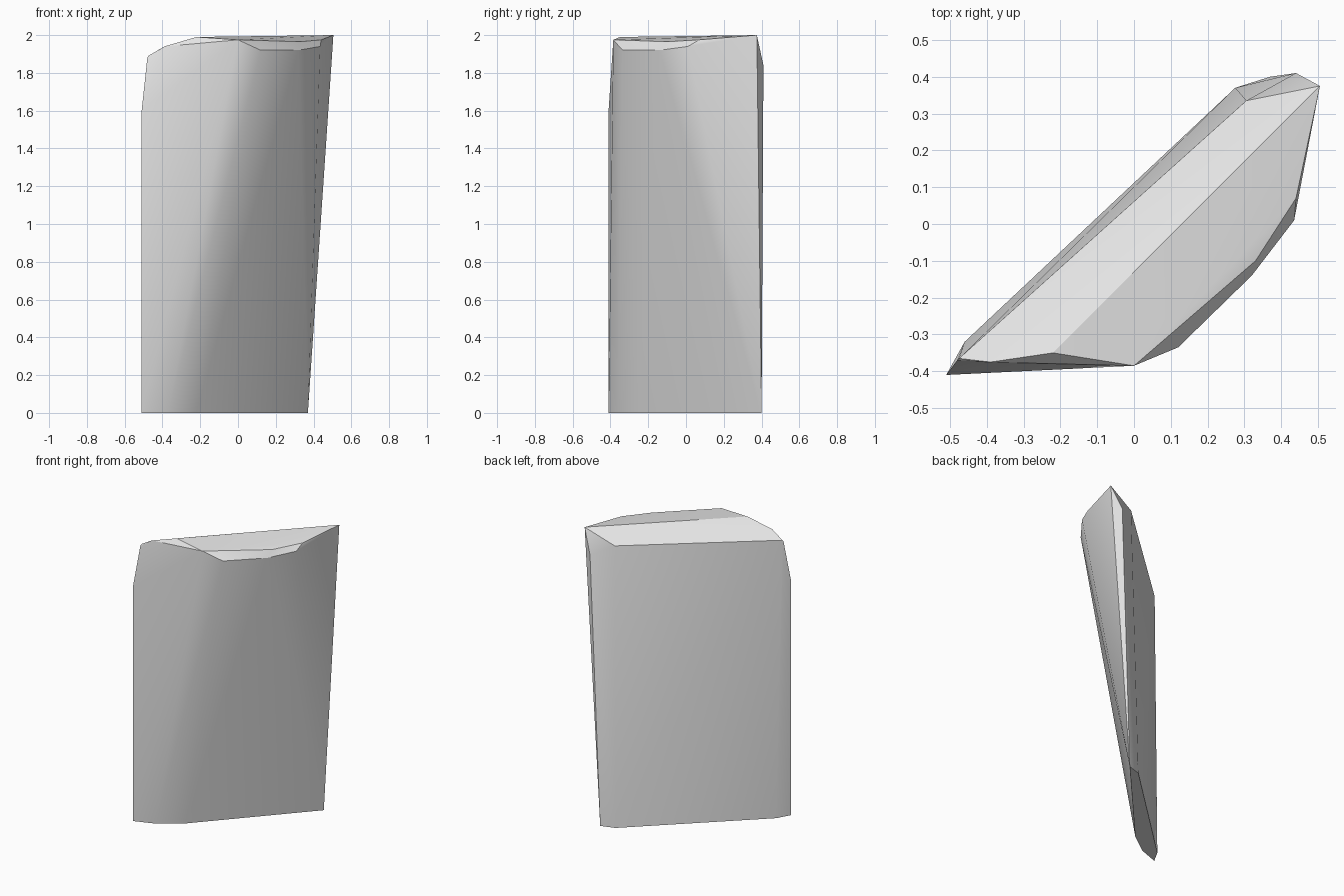
import bpy
import bmesh
import math


def remove_default_cube():
    cube = bpy.data.objects.get("Cube")
    if cube is not None:
        bpy.data.objects.remove(cube, do_unlink=True)


def make_material(name, color):
    material = bpy.data.materials.new(name)
    material.use_nodes = True
    material.diffuse_color = color
    shader = material.node_tree.nodes["Principled BSDF"]
    shader.inputs["Base Color"].default_value = color
    return material


def make_hull(name, points, material, smooth_angle):
    """Wrap a convex faceted stone around a few corner points."""
    bm = bmesh.new()
    for point in points:
        bm.verts.new(point)
    result = bmesh.ops.convex_hull(bm, input=bm.verts[:])
    # Drop corners that ended up inside the stone
    loose = [v for v in bm.verts if not v.link_faces]
    bmesh.ops.delete(bm, geom=loose, context="VERTS")
    bmesh.ops.recalc_face_normals(bm, faces=bm.faces[:])

    mesh = bpy.data.meshes.new(name)
    bm.to_mesh(mesh)
    bm.free()
    mesh.materials.append(material)
    stone = bpy.data.objects.new(name, mesh)
    bpy.context.collection.objects.link(stone)

    # Soft rounding on the walls, crisp corners elsewhere
    bpy.ops.object.select_all(action="DESELECT")
    stone.select_set(True)
    bpy.context.view_layer.objects.active = stone
    bpy.ops.object.shade_smooth_by_angle(angle=smooth_angle)
    return stone


remove_default_cube()
stone_grey = make_material("stone_grey", (0.8, 0.8, 0.8, 1))

# Thin footprint on the ground
foot = [(-.51, -.41), (-.37, -.36), (-.22, -.25), (.37, .4), (.275, .37), (-.46, -.32)]
foot_corners = [(x, y, 0) for x, y in foot]

# Leaning front rim, wider than the foot
front_rim = [
    (-.51, -.41, 1.6), (-.48, -.37, 1.88), (-.39, -.375, 1.94),
    (-.22, -.35, 1.99), (0, -.385, 1.975), (.12, -.335, 1.92),
    (.32, -.14, 1.92), (.435, .01, 1.94),
]

# Top edge, far peak and back rim
back_rim = [
    (.33, -.1, 1.965), (.44, .07, 1.975), (.505, .375, 2),
    (.44, .41, 1.84), (.305, .335, 1.91), (-.475, -.365, 1.89),
]

make_hull("standing_stone", foot_corners + front_rim + back_rim,
          stone_grey, math.radians(30))
